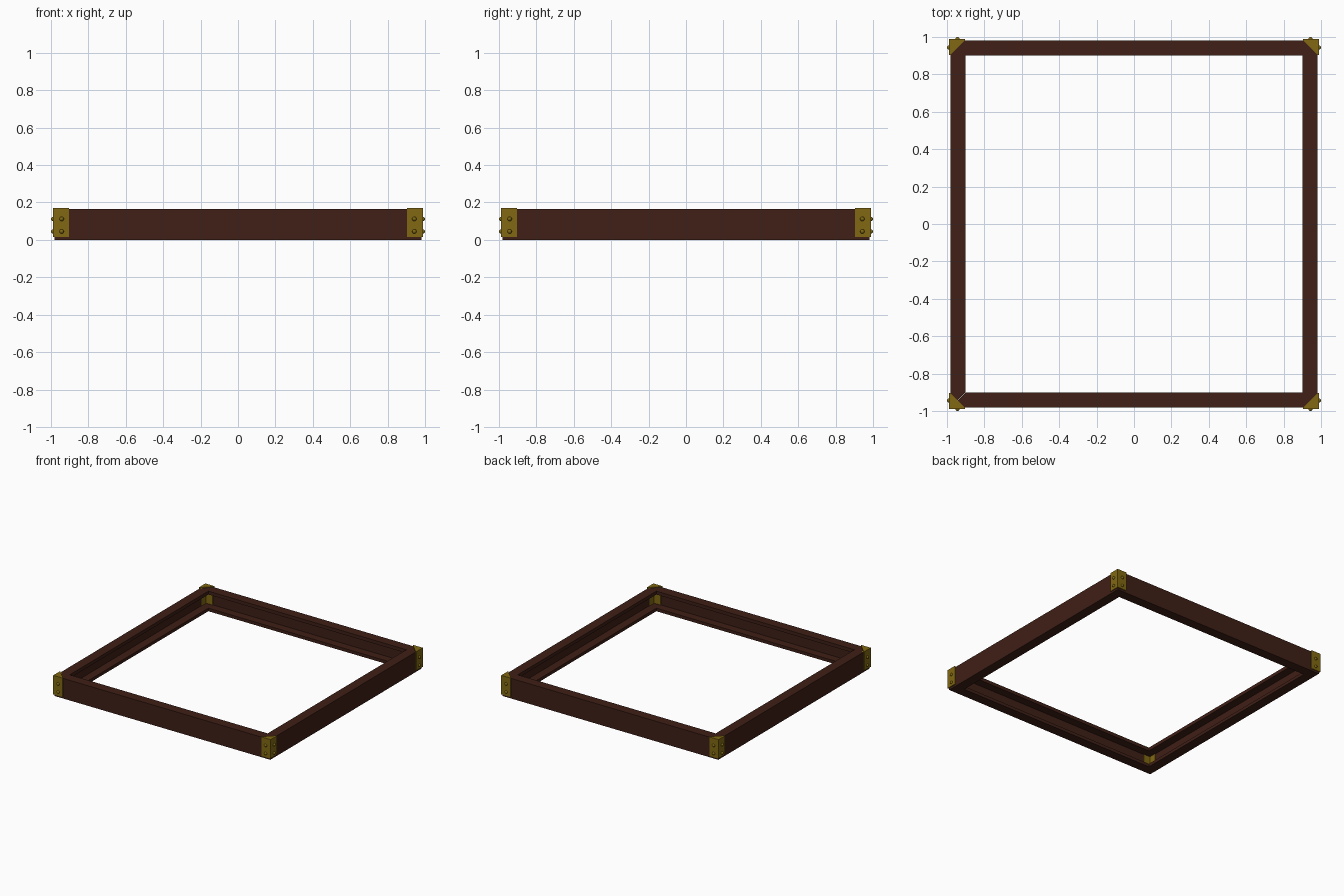
import bpy, bmesh, math
from mathutils import Matrix, Vector

if "Cube" in bpy.data.objects:
    bpy.data.objects.remove(bpy.data.objects["Cube"])


def material(name, color):
    m = bpy.data.materials.new(name)
    m.diffuse_color = (*color, 1)
    m.use_nodes = True
    m.node_tree.nodes["Principled BSDF"].inputs["Base Color"].default_value = m.diffuse_color
    return m


wood = material("dark_wood", (0.05, 0.014, 0.008))
brass = material("brass", (0.22, 0.14, 0.006))


def make(name, bm, mat):
    bmesh.ops.recalc_face_normals(bm, faces=bm.faces)
    me = bpy.data.meshes.new(name)
    bm.to_mesh(me)
    bm.free()
    me.materials.append(mat)
    ob = bpy.data.objects.new(name, me)
    bpy.context.collection.objects.link(ob)
    return ob


def prism(bm, outline, z0, z1):
    low = [bm.verts.new((x, y, z0)) for x, y in outline]
    high = [bm.verts.new((x, y, z1)) for x, y in outline]
    n = len(outline)
    bm.faces.new(low)
    bm.faces.new(high)
    for i in range(n):
        j = (i + 1) % n
        bm.faces.new((low[i], low[j], high[j], high[i]))


# Rails: channel profile (half width, height), mitred at the corners
profile = [(0.98, 0), (0.98, 0.165), (0.90, 0.165), (0.90, 0.137),
           (0.967, 0.137), (0.967, 0.025), (0.90, 0.025), (0.90, 0)]
names = ["right_rail", "back_rail", "left_rail", "front_rail"]
for k, name in enumerate(names):
    bm = bmesh.new()
    a = [bm.verts.new((r, -r, z)) for r, z in profile]
    b = [bm.verts.new((r, r, z)) for r, z in profile]
    n = len(profile)
    for i in range(n):
        j = (i + 1) % n
        bm.faces.new((a[i], a[j], b[j], b[i]))
    bm.transform(Matrix.Rotation(k * math.pi / 2, 4, 'Z'))
    make(name, bm, wood)

# Corner brackets: L-shaped side plates, triangular cap and rivets
O, I, E = 0.988, 0.963, 0.904
corners = ["back_right", "back_left", "front_left", "front_right"]
for k, name in enumerate(corners):
    turn = Matrix.Rotation(k * math.pi / 2, 4, 'Z')
    bm = bmesh.new()
    prism(bm, [(O, O), (E, O), (E, I), (I, I), (I, E), (O, E)], 0.015, 0.165)
    prism(bm, [(O, O), (E, O), (E, 0.982), (0.982, E), (O, E)], 0.163, 0.171)
    bm.transform(turn)
    make(name + "_bracket", bm, brass)

    bm = bmesh.new()
    for z in (0.045, 0.112):
        for pos, out in (((O, 0.943, z), (1, 0, 0)), ((0.943, O, z), (0, 1, 0))):
            rot = Vector(out).to_track_quat('Z', 'Y').to_matrix().to_4x4()
            bmesh.ops.create_uvsphere(bm, u_segments=10, v_segments=6, radius=0.012,
                                      matrix=Matrix.Translation(pos) @ rot)
    bm.transform(turn)
    rivets = make(name + "_rivets", bm, brass)
    for p in rivets.data.polygons:
        p.use_smooth = True
